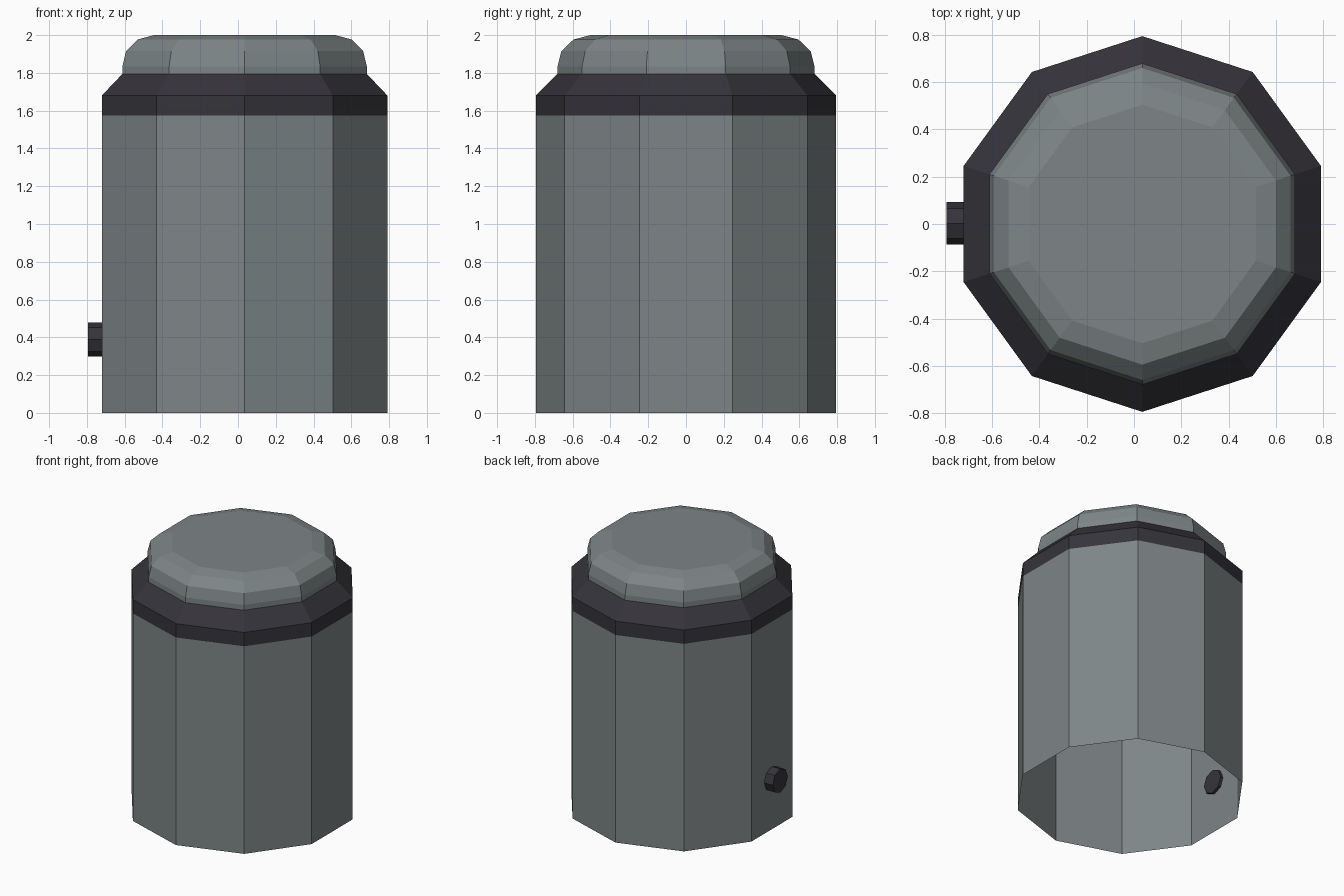
import bpy, bmesh, math
from mathutils import Vector

if "Cube" in bpy.data.objects:
    bpy.data.objects.remove(bpy.data.objects["Cube"])

def material(name, col):
    m = bpy.data.materials.new(name)
    m.diffuse_color = (*col, 1)
    m.use_nodes = True
    m.node_tree.nodes["Principled BSDF"].inputs["Base Color"].default_value = m.diffuse_color
    return m

grey = material("steel grey", (0.205, 0.235, 0.24))
dark = material("dark charcoal", (0.036, 0.034, 0.043))

def lathe(name, profile, mat, sides, place, cap_start=False, cap_end=False):
    """Sweep (radius, height) points round an axis; place maps (u, v, h) to xyz."""
    bm = bmesh.new()
    rings = []
    for r, h in profile:
        ring = []
        for i in range(sides):
            a = math.pi / 2 + 2 * math.pi * i / sides
            ring.append(bm.verts.new(place(r * math.cos(a), r * math.sin(a), h)))
        rings.append(ring)
    for lo, hi in zip(rings, rings[1:]):
        for i in range(sides):
            j = (i + 1) % sides
            bm.faces.new((lo[i], lo[j], hi[j], hi[i]))
    if cap_start:
        bm.faces.new(rings[0][::-1])
    if cap_end:
        bm.faces.new(rings[-1])
    me = bpy.data.meshes.new(name)
    bm.to_mesh(me)
    bm.free()
    me.materials.append(mat)
    ob = bpy.data.objects.new(name, me)
    bpy.context.collection.objects.link(ob)
    return ob

upright = lambda u, v, h: Vector((0.035 + u, v, h))
sideways = lambda u, v, h: Vector((-h, 0.003 - u, 0.388 + v))

# open-bottomed ten-sided body, dark shoulder, rounded lid
lathe("body", [(0.795, 0), (0.795, 1.575)], grey, 10, upright)
lathe("shoulder", [(0.795, 1.575), (0.795, 1.68), (0.68, 1.795)], dark, 10, upright)
lathe("lid", [(0.68, 1.795), (0.68, 1.835), (0.66, 1.915), (0.595, 1.977), (0.505, 2.0)],
      grey, 10, upright, cap_end=True)
# small plug through the left wall
lathe("plug", [(0.09, 0.70), (0.09, 0.793)], dark, 8, sideways, True, True)
